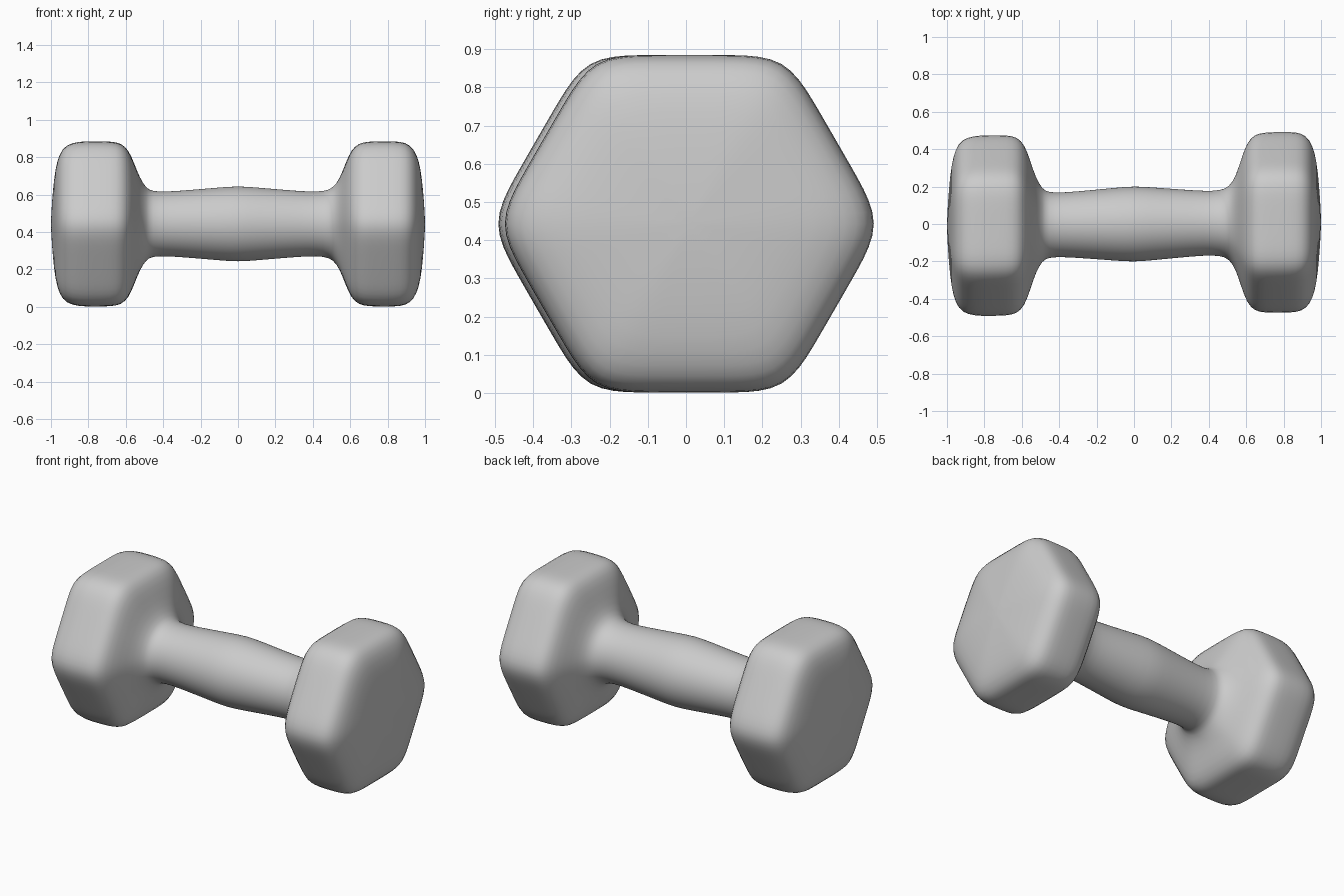
import bpy, bmesh, math

cube = bpy.data.objects.get("Cube")
if cube:
    bpy.data.objects.remove(cube, do_unlink=True)

SEGMENTS = 48
CENTRE_Z = 0.443
APOTHEM = 0.441

# Soft grey coating
grey = bpy.data.materials.new("soft_grey")
grey.use_nodes = True
colour = (0.6, 0.6, 0.6, 1)
grey.diffuse_color = colour
grey.node_tree.nodes["Principled BSDF"].inputs["Base Color"].default_value = colour

# Half profile from grip middle to end face: x, radius, hexagon amount
PROFILE = [
    (0.0, 0.203, 0), (0.1, 0.195, 0), (0.24, 0.183, 0), (0.38, 0.172, 0),
    (0.46, 0.174, 0), (0.51, 0.192, 0.05), (0.545, 0.245, 0.3),
    (0.575, 0.325, 0.7), (0.605, 0.395, 0.95), (0.645, 0.432, 1),
    (0.70, 0.441, 1), (0.79, 0.442, 1), (0.87, 0.441, 1), (0.92, 0.424, 1),
    (0.955, 0.375, 1), (0.976, 0.30, 1), (0.990, 0.18, 1), (0.998, 0.06, 1),
]


def hexagon_radius(angle):
    """Rounded hexagon with corners on the horizontal axis, unit apothem."""
    total = sum(abs(math.cos(angle - math.radians(a))) ** 16 for a in (30, 90, 150))
    return total ** (-1 / 16)


def add_ring(bm, x, radius, hexness):
    lean = 0.011 * x          # the two heads sit slightly out of line
    ring = []
    for i in range(SEGMENTS):
        a = math.tau * i / SEGMENTS
        r = radius * (1 + hexness * (hexagon_radius(a) - 1))
        ring.append(bm.verts.new((x, lean + r * math.cos(a), CENTRE_Z + r * math.sin(a))))
    return ring


# One continuous skin: head, grip, head
bm = bmesh.new()
left_half = [(-x - (0.02 if 0.5 < x < 0.9 else 0) * -1, r, h) for x, r, h in PROFILE[:0:-1]]
rings = [add_ring(bm, *p) for p in left_half + PROFILE]
for a, b in zip(rings, rings[1:]):
    for i in range(SEGMENTS):
        j = (i + 1) % SEGMENTS
        bm.faces.new((a[i], a[j], b[j], b[i]))

# Close the slightly domed end faces
for ring, x in ((rings[0], -1.0), (rings[-1], 1.0)):
    tip = bm.verts.new((x, 0.011 * x, CENTRE_Z))
    for i in range(SEGMENTS):
        bm.faces.new((tip, ring[i], ring[(i + 1) % SEGMENTS]))
bmesh.ops.recalc_face_normals(bm, faces=bm.faces)
for face in bm.faces:
    face.smooth = True

mesh = bpy.data.meshes.new("dumbbell")
bm.to_mesh(mesh)
bm.free()
mesh.materials.append(grey)
dumbbell = bpy.data.objects.new("dumbbell", mesh)
bpy.context.collection.objects.link(dumbbell)

smooth = dumbbell.modifiers.new("smooth_skin", "SUBSURF")
smooth.levels = smooth.render_levels = 1
